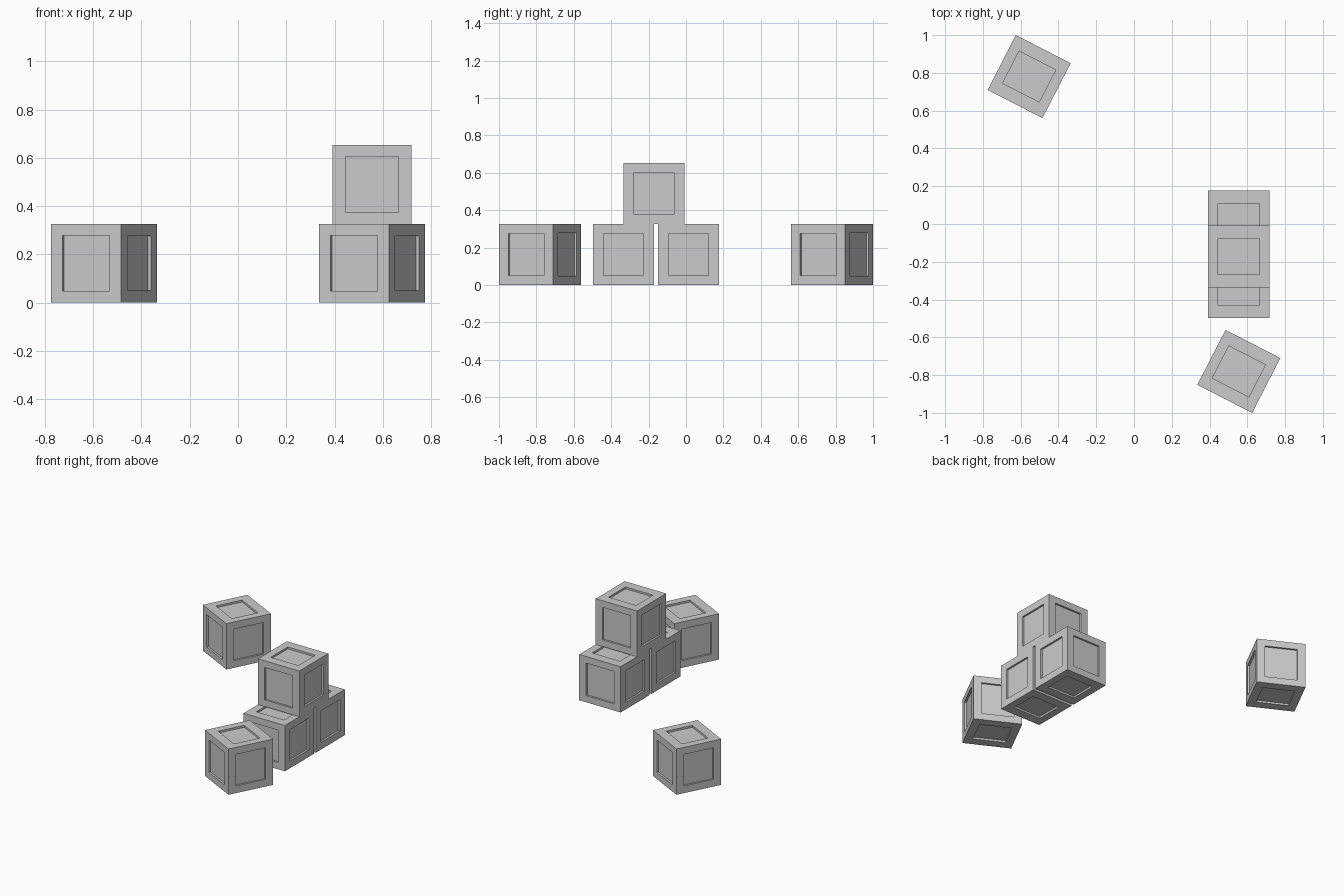
import bpy, bmesh
from math import radians
from mathutils import Vector

if "Cube" in bpy.data.objects:
    bpy.data.objects.remove(bpy.data.objects["Cube"])

S = 0.3265       # crate edge length
DEPTH = 0.0135   # panel recess depth
# panel size (x, y, z) for faces pointing along each axis
PANEL = {0: (S, 0.214, 0.224), 1: (0.219, S, 0.231), 2: (0.218, 0.191, S)}


def crate_mesh():
    bm = bmesh.new()
    bmesh.ops.create_cube(bm, size=S)
    for face in list(bm.faces):
        n = face.normal.copy()
        axis = max(range(3), key=lambda i: abs(n[i]))
        # frame border around the panel
        bmesh.ops.inset_individual(bm, faces=[face], thickness=0.05)
        for v in face.verts:
            v.co = Vector([(1 if c > 0 else -1) * p / 2
                           for c, p in zip(v.co, PANEL[axis])])
        # sunken panel
        panel = bmesh.ops.extrude_discrete_faces(bm, faces=[face])["faces"][0]
        bmesh.ops.translate(bm, verts=list(panel.verts), vec=-n * DEPTH)
    bmesh.ops.recalc_face_normals(bm, faces=bm.faces[:])
    mesh = bpy.data.meshes.new("crate")
    bm.to_mesh(mesh)
    bm.free()
    return mesh


mesh = crate_mesh()
# name, x, y, base height, turn
crates = [
    ("loose_crate_back", -0.555, 0.7805, 0, -27.2),
    ("loose_crate_front", 0.555, -0.7805, 0, -27.2),
    ("stack_crate_front", 0.555, -0.334, 0, 0),
    ("stack_crate_back", 0.555, 0.0135, 0, 0),
    ("stack_crate_top", 0.555, -0.172, S, 0),
]
for name, x, y, z, turn in crates:
    ob = bpy.data.objects.new(name, mesh)
    ob.location = (x, y, z + S / 2)
    ob.rotation_euler.z = radians(turn)
    bpy.context.collection.objects.link(ob)
